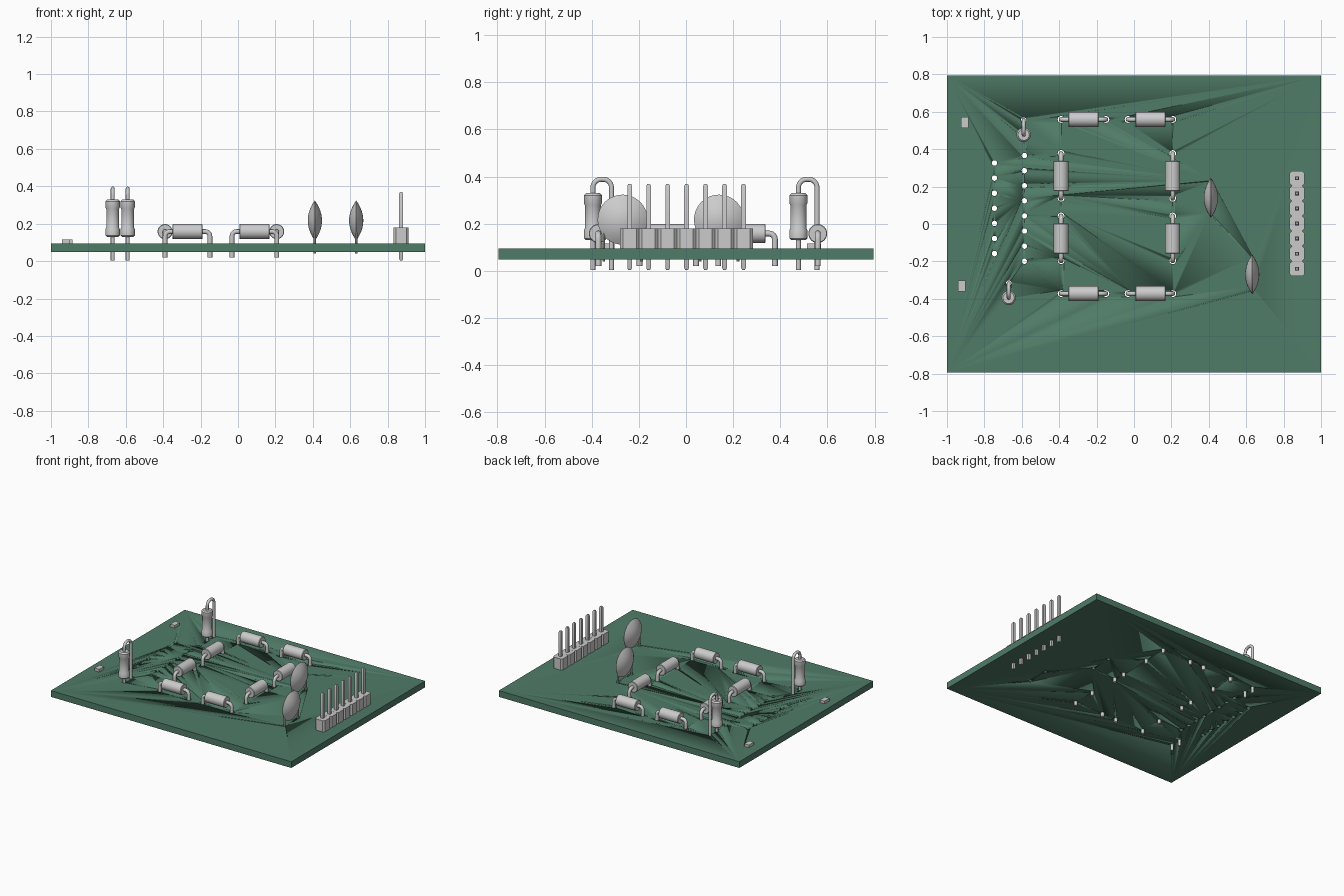
import bpy, bmesh, math
from mathutils import Matrix, Vector

if "Cube" in bpy.data.objects:
    bpy.data.objects.remove(bpy.data.objects["Cube"])

TOP, BOTTOM = 0.095, 0.048
holes = []  # (x, y, radius) drilled through the board


def finish(bm, name, angle=40):
    bmesh.ops.remove_doubles(bm, verts=bm.verts, dist=1e-5)
    bmesh.ops.recalc_face_normals(bm, faces=bm.faces)
    me = bpy.data.meshes.new(name)
    bm.to_mesh(me)
    bm.free()
    me.shade_smooth()
    me.set_sharp_from_angle(angle=math.radians(angle))
    return me


def place(name, me, loc=(0, 0, 0), turn=0):
    ob = bpy.data.objects.new(name, me)
    ob.location = loc
    ob.rotation_euler.z = turn
    bpy.context.collection.objects.link(ob)
    return ob


def lathe(name, profile, axis='Z', steps=32):
    """Spin a (radius, height) profile; axis X tips it onto its side."""
    bm = bmesh.new()
    vs = [bm.verts.new((r, 0, h)) for r, h in profile]
    es = [bm.edges.new(p) for p in zip(vs, vs[1:])]
    bmesh.ops.spin(bm, geom=vs + es, cent=(0, 0, 0), axis=(0, 0, 1),
                   angle=math.tau, steps=steps)
    if axis == 'X':
        bm.transform(Matrix.Rotation(math.pi / 2, 4, 'Y'))
    return finish(bm, name)


def tubes(name, paths, radius, sides=12):
    """Sweep a round wire along each planar path."""
    bm = bmesh.new()
    for pts in paths:
        pts = [Vector(p) for p in pts]
        d = pts[-1] - pts[0]
        flat = Vector((0, 1, 0)) if all(abs(p.y) < 1e-6 for p in pts) else Vector((1, 0, 0))
        rings = []
        for i, p in enumerate(pts):
            t = (pts[min(i + 1, len(pts) - 1)] - pts[max(i - 1, 0)]).normalized()
            side = t.cross(flat)
            rings.append([bm.verts.new(p + radius * (math.cos(a) * flat + math.sin(a) * side))
                          for a in (math.tau * k / sides for k in range(sides))])
        for a, b in zip(rings, rings[1:]):
            for k in range(sides):
                j = (k + 1) % sides
                bm.faces.new((a[k], a[j], b[j], b[k]))
        bm.faces.new(rings[0])
        bm.faces.new(rings[-1])
    return finish(bm, name)


def arc(cu, cz, r, a0, a1, n=6):
    return [(cu + r * math.cos(math.radians(a0 + (a1 - a0) * i / n)),
             cz + r * math.sin(math.radians(a0 + (a1 - a0) * i / n))) for i in range(n + 1)]


# Lying resistors: cylinder body and two bent leads
body = lathe('lying_resistor_body', [(0, -.081), (.037, -.081), (.04, -.078),
                                     (.04, .078), (.037, .081), (0, .081)], 'X')
half = [(.07, .158)] + arc(.095, .133, .025, 90, 0) + [(.12, .02)]
leads = tubes('lying_resistor_leads', [[(s * u, 0, z) for u, z in half] for s in (1, -1)], .0125)
spots = [(x, y, 0) for x in (-.27, .088) for y in (.559, -.372)]
spots += [(x, y, math.pi / 2) for x in (-.39, .207) for y in (.257, -.077)]
for i, (x, y, turn) in enumerate(spots, 1):
    place(f'lying_resistor_body_{i}', body, (x, y, .158), turn)
    place(f'lying_resistor_leads_{i}', leads, (x, y, 0), turn)
    for s in (-.12, .12):
        holes.append((x + s * math.cos(turn), y + s * math.sin(turn), .018))

# Standing resistors: flared body, one straight lead and one looped over
body = lathe('standing_resistor_body',
             [(0, .13), (.03, .13), (.038, .138), (.038, .172), (.034, .18), (.034, .278),
              (.038, .286), (.038, .32), (.03, .329), (0, .329)])
loop = [(0, .32)] + arc(.035, .353, .035, 180, 90) + arc(.044, .353, .035, 90, 0) + [(.079, .003)]
leads = tubes('standing_resistor_leads',
              [[(0, u, z) for u, z in loop], [(0, 0, .14), (0, 0, .003)]], .0105)
for i, (x, y) in enumerate([(-.59, .477), (-.67, -.395)], 1):
    place(f'standing_resistor_body_{i}', body, (x, y, 0))
    place(f'standing_resistor_leads_{i}', leads, (x, y, 0))
    holes += [(x, y, .0145), (x, y + .079, .0145)]

# Disc capacitors: lens body on two thin legs
n, R, T = 8, .106, .037
front = [(R * i / n, -T * (1 - (i / n) ** 2) - .001) for i in range(n + 1)]
body = lathe('disc_capacitor_body', front + [(r, -h) for r, h in reversed(front)], 'X', 40)
legs = tubes('disc_capacitor_legs',
             [[(0, s, .165), (0, s, .04)] for s in (-.08, .08)], .006, 8)
for i, (x, y) in enumerate([(.411, .14), (.632, -.269)], 1):
    place(f'disc_capacitor_body_{i}', body, (x, y, .217))
    place(f'disc_capacitor_legs_{i}', legs, (x, y, 0))
    holes += [(x, y + s, .012) for s in (-.08, .08)]

# Pin header: chamfered blocks with square pointed pins
bm = bmesh.new()
outline = [(.04, .028), (.028, .04), (-.028, .04), (-.04, .028),
           (-.04, -.028), (-.028, -.04), (.028, -.04), (.04, -.028)]
f = bm.faces.new([bm.verts.new((x, y, TOP)) for x, y in outline])
up = bmesh.ops.extrude_face_region(bm, geom=[f])['geom']
bmesh.ops.translate(bm, vec=(0, 0, .179 - TOP),
                    verts=[g for g in up if isinstance(g, bmesh.types.BMVert)])
bm.faces.new([v for v in sorted(bm.verts, key=lambda v: math.atan2(v.co.y, v.co.x))
              if v.co.z < TOP + .01]) if not any(
                  all(v.co.z < TOP + .01 for v in q.verts) for q in bm.faces) else None
block = finish(bm, 'header_block', 20)
a, b = .01 * math.sqrt(2), .006 * math.sqrt(2)
pin = lathe('header_pin', [(0, .004), (b, .004), (a, .012), (a, .36), (b, .369), (0, .369)], 'Z', 4)
for i in range(7):
    y = .0025 + (i - 3) * .0805
    place(f'header_block_{i + 1}', block, (.872, y, 0))
    place(f'header_pin_{i + 1}', pin, (.872, y, 0), math.pi / 4)

# Small surface chips
bm = bmesh.new()
bmesh.ops.create_cube(bm, size=1, matrix=Matrix.Diagonal((.038, .058, .02, 1)))
chip = finish(bm, 'surface_chip', 20)
place('surface_chip_1', chip, (-.905, .543, TOP + .01))
place('surface_chip_2', chip, (-.921, -.332, TOP + .01))

# Board with drilled holes, including two empty socket rows
holes += [(-.746, .326 - i * .0807, .0145) for i in range(7)]
holes += [(-.586, .366 - i * .0807, .0145) for i in range(8)]
bm = bmesh.new()
for x, y, r in holes:
    bmesh.ops.create_cone(bm, cap_ends=True, segments=20, radius1=r, radius2=r, depth=.2,
                          matrix=Matrix.Translation((x, y, .07)))
cutter = place('hole_cutter', finish(bm, 'hole_cutter'))
cutter.hide_render = True
cutter.hide_viewport = True
cutter.display_type = 'WIRE'

bm = bmesh.new()
bmesh.ops.create_cube(bm, size=1, matrix=Matrix.Translation((0, 0, (TOP + BOTTOM) / 2))
                      @ Matrix.Diagonal((2, 1.59, TOP - BOTTOM, 1)))
board = place('circuit_board', finish(bm, 'circuit_board', 30))
green = bpy.data.materials.new('board_green')
green.diffuse_color = (.08, .2, .135, 1)
green.use_nodes = True
green.node_tree.nodes["Principled BSDF"].inputs["Base Color"].default_value = green.diffuse_color
board.data.materials.append(green)
cut = board.modifiers.new('holes', 'BOOLEAN')
cut.operation = 'DIFFERENCE'
cut.solver = 'EXACT'
cut.object = cutter
